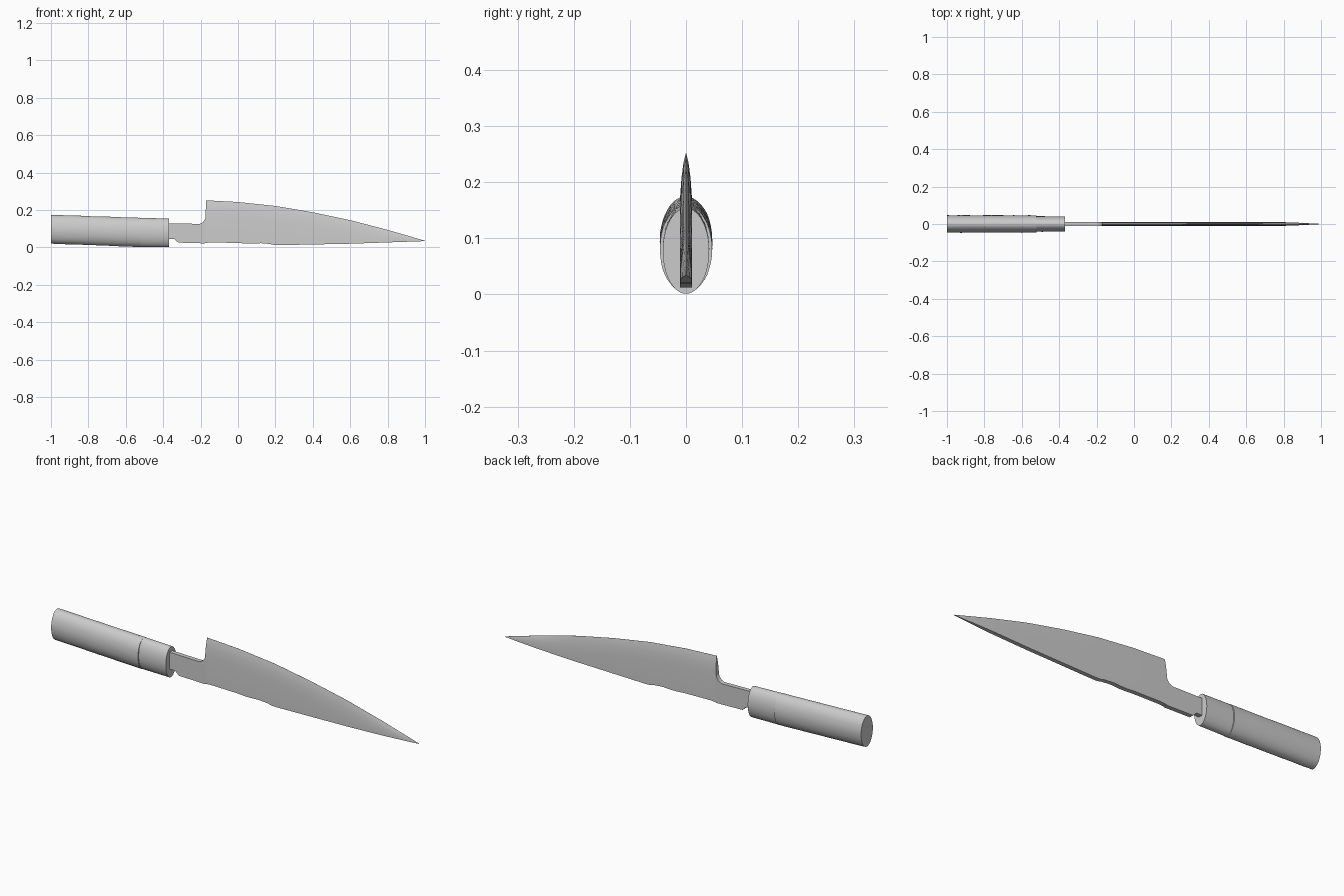
import bpy, bmesh, math, random

random.seed(4)
cube = bpy.data.objects.get("Cube")
if cube:
    bpy.data.objects.remove(cube)

grey = bpy.data.materials.new("plain grey")
grey.use_nodes = True
COLOUR = (0.6, 0.6, 0.6, 1)
grey.diffuse_color = COLOUR
grey.node_tree.nodes["Principled BSDF"].inputs["Base Color"].default_value = COLOUR


def loft(name, rings, angle):
    """Skin closed rings of points and cap both ends."""
    bm = bmesh.new()
    loops = [[bm.verts.new(p) for p in ring] for ring in rings]
    n = len(loops[0])
    for a, b in zip(loops, loops[1:]):
        for i in range(n):
            j = (i + 1) % n
            bm.faces.new((a[i], a[j], b[j], b[i]))
    bm.faces.new(loops[0])
    bm.faces.new(loops[-1])
    bmesh.ops.recalc_face_normals(bm, faces=bm.faces)
    mesh = bpy.data.meshes.new(name)
    bm.to_mesh(mesh)
    bm.free()
    mesh.materials.append(grey)
    obj = bpy.data.objects.new(name, mesh)
    bpy.context.collection.objects.link(obj)
    bpy.ops.object.select_all(action='DESELECT')
    obj.select_set(True)
    bpy.context.view_layer.objects.active = obj
    bpy.ops.object.shade_smooth_by_angle(angle=math.radians(angle))
    return obj


def at(points, x):
    """Read a profile at x by straight interpolation."""
    for (x0, z0), (x1, z1) in zip(points, points[1:]):
        if x <= x1:
            return z0 + (z1 - z0) * max(0, x - x0) / (x1 - x0)
    return points[-1][1]


# Handle: oval sections sloping gently, slightly uneven like carved wood
handle_top = [(-1, 0.175), (-0.37, 0.154)]
handle_bottom = [(-1, 0.02), (-0.55, 0.003), (-0.37, 0.001)]


def oval(x, half_width, rough, sides=40):
    top, low = at(handle_top, x), at(handle_bottom, x)
    mid, half = (top + low) / 2, (top - low) / 2
    ring = []
    for i in range(sides):
        a = math.tau * i / sides
        k = 1 - random.uniform(0, rough)
        ring.append((x, half_width * k * math.cos(a), mid + half * k * math.sin(a)))
    return ring


loft("handle_grip", [oval(-1 + 0.48 * i / 12, 0.047, 0.015) for i in range(13)], 40)
loft("handle_ferrule", [oval(-0.53 + 0.16 * i / 4, 0.0415, 0.004) for i in range(5)], 40)

# Blade: thick spine below, convex bevel rising to a sharp edge above
THICK = 0.011
edge = [(-0.17, 0.252), (0, 0.243), (0.2, 0.222), (0.4, 0.188),
        (0.6, 0.146), (0.8, 0.094), (0.9, 0.065), (1, 0.036)]
spine = [(-0.37, 0.045), (-0.34, 0.045), (-0.32, 0.026), (-0.18, 0.022), (-0.15, 0.027),
         (0, 0.024), (0.06, 0.02), (0.12, 0.023), (0.17, 0.019), (0.2, 0.012),
         (0.6, 0.02), (1, 0.034)]
thickness = [(-0.17, THICK), (0.8, THICK * 0.9), (0.9, 0.006), (1, 0.0006)]


def blade_section(x, heel=False):
    low, top, t = at(spine, x), at(edge, x), at(thickness, x)
    bevel = min(0.085, 0.75 * (top - low))
    side = [(t, low), (t, top - bevel), (t * 0.72, top - bevel * 0.5),
            (t * 0.4, top - bevel * 0.2), (0.0003, top)]
    ring = side + [(-y, z) for y, z in reversed(side)]
    # the heel leans back slightly towards its foot
    lean = 0.05 if heel else 0
    return [(x - lean * max(0, top - z), y, z) for y, z in ring]


stations = [-0.17 + 1.17 * i / 48 for i in range(49)]
loft("blade", [blade_section(x, i == 0) for i, x in enumerate(stations)], 35)

# Tang: flat bar between handle and blade, with a rounded notch below the heel
tang_top = [(-0.4, 0.13), (-0.205, 0.126), (-0.19, 0.133), (-0.18, 0.145), (-0.17, 0.165)]
tang_rings = []
for x in [-0.4, -0.37, -0.34, -0.33, -0.32, -0.25, -0.205, -0.19, -0.18, -0.17]:
    low, top = at(spine, x), at(tang_top, x)
    tang_rings.append([(x, THICK, low), (x, THICK, top), (x, -THICK, top), (x, -THICK, low)])
loft("tang", tang_rings, 30)
